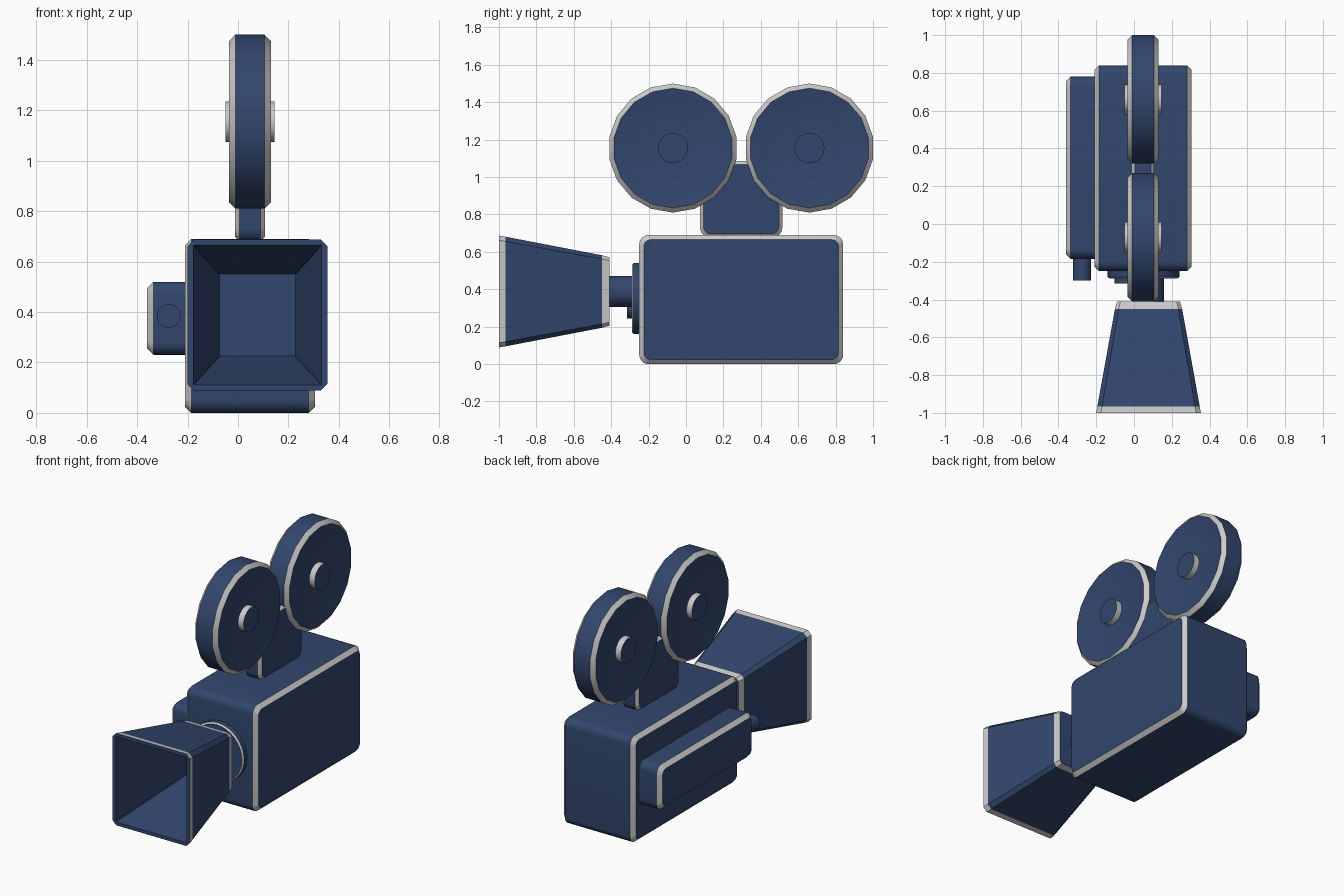
import bpy, bmesh
from math import sin, cos, pi, radians

if "Cube" in bpy.data.objects:
    bpy.data.objects.remove(bpy.data.objects["Cube"])


def material(name, col):
    m = bpy.data.materials.new(name)
    m.diffuse_color = (*col, 1)
    m.use_nodes = True
    m.node_tree.nodes["Principled BSDF"].inputs["Base Color"].default_value = m.diffuse_color
    return m


NAVY = material("navy", (0.032, 0.062, 0.155))
SILVER = material("silver", (0.8, 0.8, 0.78))


def rrect(cu, cv, hu, hv, r, n=6):
    """Rounded rectangle outline; n=1 gives chamfered corners."""
    pts = []
    for k, (su, sv) in enumerate([(1, 1), (-1, 1), (-1, -1), (1, -1)]):
        for i in range(n + 1):
            a = pi / 2 * (k + i / n)
            pts.append((cu + su * (hu - r) + r * cos(a), cv + sv * (hv - r) + r * sin(a)))
    return pts


def ngon(cu, cv, r, n=32):
    return [(cu + r * sin(2 * pi * i / n), cv + r * cos(2 * pi * i / n)) for i in range(n)]


def loft(name, axis, rings, trim=()):
    """Skin (position, outline) rings along an axis; bands listed in trim are silver."""
    bm = bmesh.new()
    loops = []
    for w, outline in rings:
        loops.append([bm.verts.new((w, u, v) if axis == 'x' else (u, w, v)) for u, v in outline])
    for b, (lo, hi) in enumerate(zip(loops, loops[1:])):
        for i in range(len(lo)):
            j = (i + 1) % len(lo)
            f = bm.faces.new((lo[i], lo[j], hi[j], hi[i]))
            f.material_index = int(b in trim)
    bm.faces.new(loops[0])
    bm.faces.new(loops[-1])
    bmesh.ops.recalc_face_normals(bm, faces=bm.faces)
    me = bpy.data.meshes.new(name)
    bm.to_mesh(me)
    bm.free()
    me.materials.append(NAVY)
    me.materials.append(SILVER)
    ob = bpy.data.objects.new(name, me)
    bpy.context.collection.objects.link(ob)
    bpy.ops.object.select_all(action='DESELECT')
    ob.select_set(True)
    bpy.context.view_layer.objects.active = ob
    bpy.ops.object.shade_smooth_by_angle(angle=radians(30))
    return ob


def trimmed_box(name, x0, x1, y0, y1, z0, z1, r, c=0.025, both=True):
    """Box rounded in side view, with silver chamfers round its side faces."""
    cy, cz, hy, hz = (y0 + y1) / 2, (z0 + z1) / 2, (y1 - y0) / 2, (z1 - z0) / 2
    full = rrect(cy, cz, hy, hz, r)
    small = rrect(cy, cz, hy - c, hz - c, r - c * 0.6)
    rings = [(x0, small), (x0 + c, full)]
    rings += [(x1 - c, full), (x1, small)] if both else [(x1, full)]
    loft(name, 'x', rings, (0, 2) if both else (0,))


# Body, side compartment and magazine bracket
trimmed_box("camera_body", -0.21, 0.305, -0.25, 0.84, 0, 0.69, 0.05)
trimmed_box("side_compartment", -0.36, -0.20, -0.185, 0.78, 0.23, 0.52, 0.05, both=False)
trimmed_box("magazine_bracket", -0.012, 0.107, 0.075, 0.515, 0.68, 1.085, 0.05, 0.018)

# Film reels with dished faces and raised hubs
MID = 0.0475
for label, cy in (("front", -0.07), ("rear", 0.66)):
    half = [(0.058, 0.10), (0.062, 0.20), (0.0825, 0.32), (0.058, 0.345)]
    prof = [(MID - d, r) for d, r in half] + [(MID + d, r) for d, r in reversed(half)]
    loft(label + "_reel", 'x', [(x, ngon(cy, 1.155, r, 18)) for x, r in prof], (2, 4))
    loft(label + "_reel_hub", 'x', [(x, ngon(cy, 1.155, 0.08))
                                    for x in (MID - 0.0975, MID + 0.0975)], (0,))

# Viewfinder tube
loft("viewfinder_tube", 'y', [(y, ngon(-0.275, 0.385, 0.047)) for y in (-0.30, -0.17)])

# Lens turret with main barrel and small second lens
loft("lens_turret", 'y', [(-0.288, ngon(0.05, 0.35, 0.18)), (-0.28, ngon(0.05, 0.35, 0.19)),
                          (-0.24, ngon(0.05, 0.35, 0.19))], (0,))
loft("lens_barrel", 'y', [(y, ngon(0.077, 0.388, 0.083)) for y in (-0.42, -0.28)])
loft("small_lens", 'y', [(y, ngon(-0.043, 0.305, 0.06)) for y in (-0.315, -0.28)])


# Lens hood, a hollow tapered box open at the front
def hood_ring(y, hx, hz, r):
    return y, rrect(0.077, 0.388, hx, hz, r, 1)


loft("lens_hood", 'y', [
    hood_ring(-0.41, 0.167, 0.183, 0.018), hood_ring(-0.45, 0.178, 0.194, 0.02),
    hood_ring(-0.965, 0.271, 0.293, 0.025), hood_ring(-1.0, 0.277, 0.299, 0.025),
    hood_ring(-1.0, 0.254, 0.277, 0.002), hood_ring(-0.43, 0.151, 0.163, 0.002)], (0, 2))
